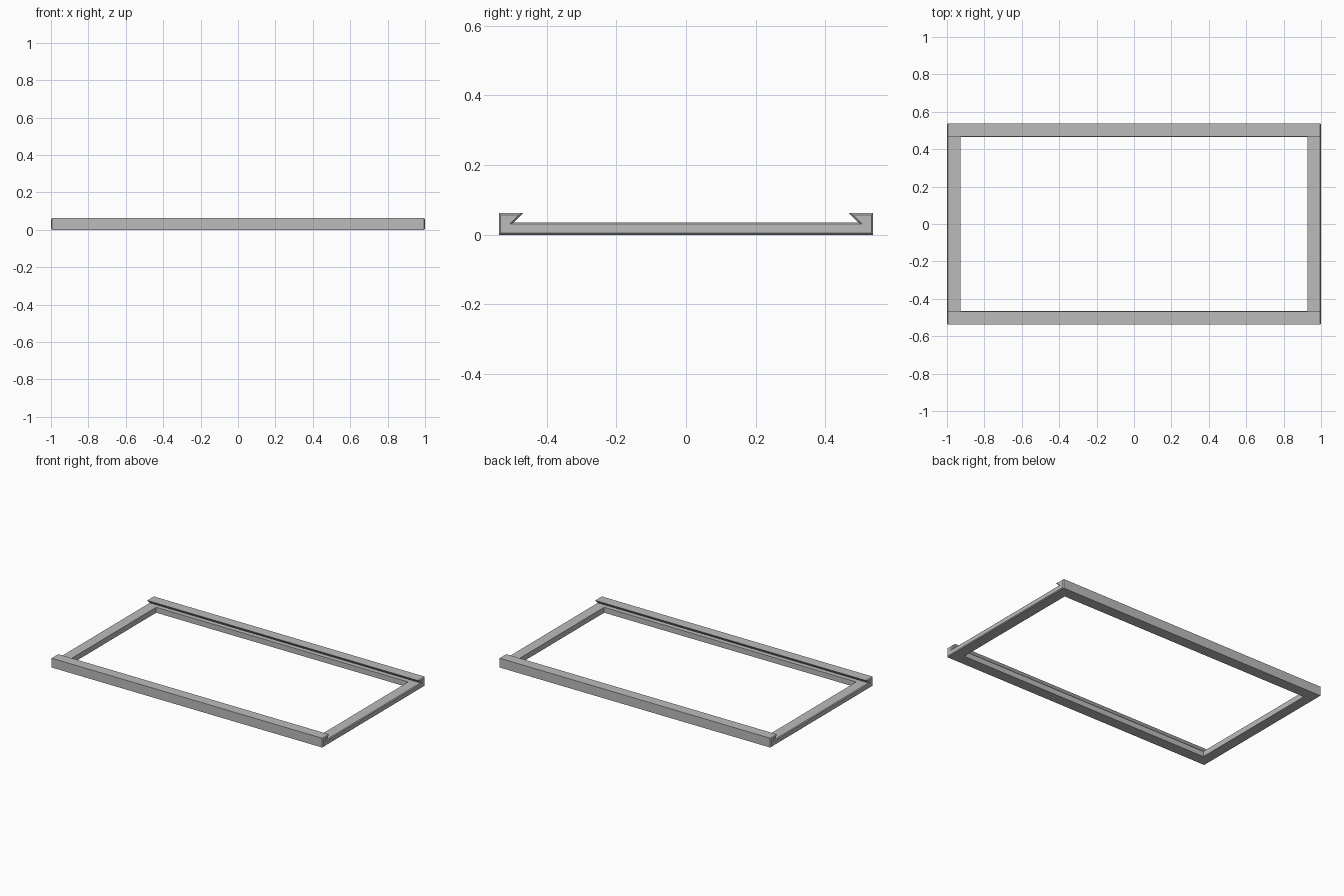
import bpy
import bmesh

# Remove the default cube
cube = bpy.data.objects.get("Cube")
if cube:
    bpy.data.objects.remove(cube, do_unlink=True)

# Single grey material
grey = bpy.data.materials.new("plain grey")
grey.use_nodes = True
colour = (0.5, 0.5, 0.5, 1.0)
grey.diffuse_color = colour
grey.node_tree.nodes["Principled BSDF"].inputs["Base Color"].default_value = colour

HALF_X, HALF_Y = 1.0, 0.537
TOP, LEDGE = 0.062, 0.036
LIP_Y, GROOVE_Y = 0.468, 0.494
OPEN_X, OPEN_Y = 0.927, 0.464
CHAMFER = 0.005


def new_object(name, bm):
    bmesh.ops.recalc_face_normals(bm, faces=bm.faces)
    mesh = bpy.data.meshes.new(name)
    bm.to_mesh(mesh)
    bm.free()
    obj = bpy.data.objects.new(name, mesh)
    bpy.context.collection.objects.link(obj)
    return obj


# Frame body: a tray profile with undercut lips, extruded along its length
half = [(HALF_Y, 0), (HALF_Y, TOP), (LIP_Y, TOP), (GROOVE_Y, LEDGE)]
profile = half + [(-y, z) for y, z in reversed(half)]
bm = bmesh.new()
cap = bm.faces.new([bm.verts.new((-HALF_X, y, z)) for y, z in profile])
result = bmesh.ops.extrude_face_region(bm, geom=[cap])
moved = [v for v in result["geom"] if isinstance(v, bmesh.types.BMVert)]
bmesh.ops.translate(bm, verts=moved, vec=(2 * HALF_X, 0, 0))
bmesh.ops.recalc_face_normals(bm, faces=bm.faces)

# Fine chamfer round both ends
rims = [e for e in bm.edges if abs(e.verts[0].co.x - e.verts[1].co.x) < 1e-5]
bmesh.ops.bevel(bm, geom=rims, offset=CHAMFER, segments=1, affect='EDGES')
frame = new_object("frame", bm)
frame.data.materials.append(grey)

# Rectangular opening cut between the rails and the side bars
bm = bmesh.new()
bmesh.ops.create_cube(bm, size=2)
bmesh.ops.scale(bm, verts=bm.verts, vec=(OPEN_X, OPEN_Y, 0.2))
cutter = new_object("opening_cutter", bm)
cutter.hide_render = True

cut = frame.modifiers.new("opening", 'BOOLEAN')
cut.operation = 'DIFFERENCE'
cut.solver = 'EXACT'
cut.object = cutter
bpy.context.view_layer.objects.active = frame
bpy.ops.object.modifier_apply(modifier=cut.name)
bpy.data.objects.remove(cutter, do_unlink=True)
